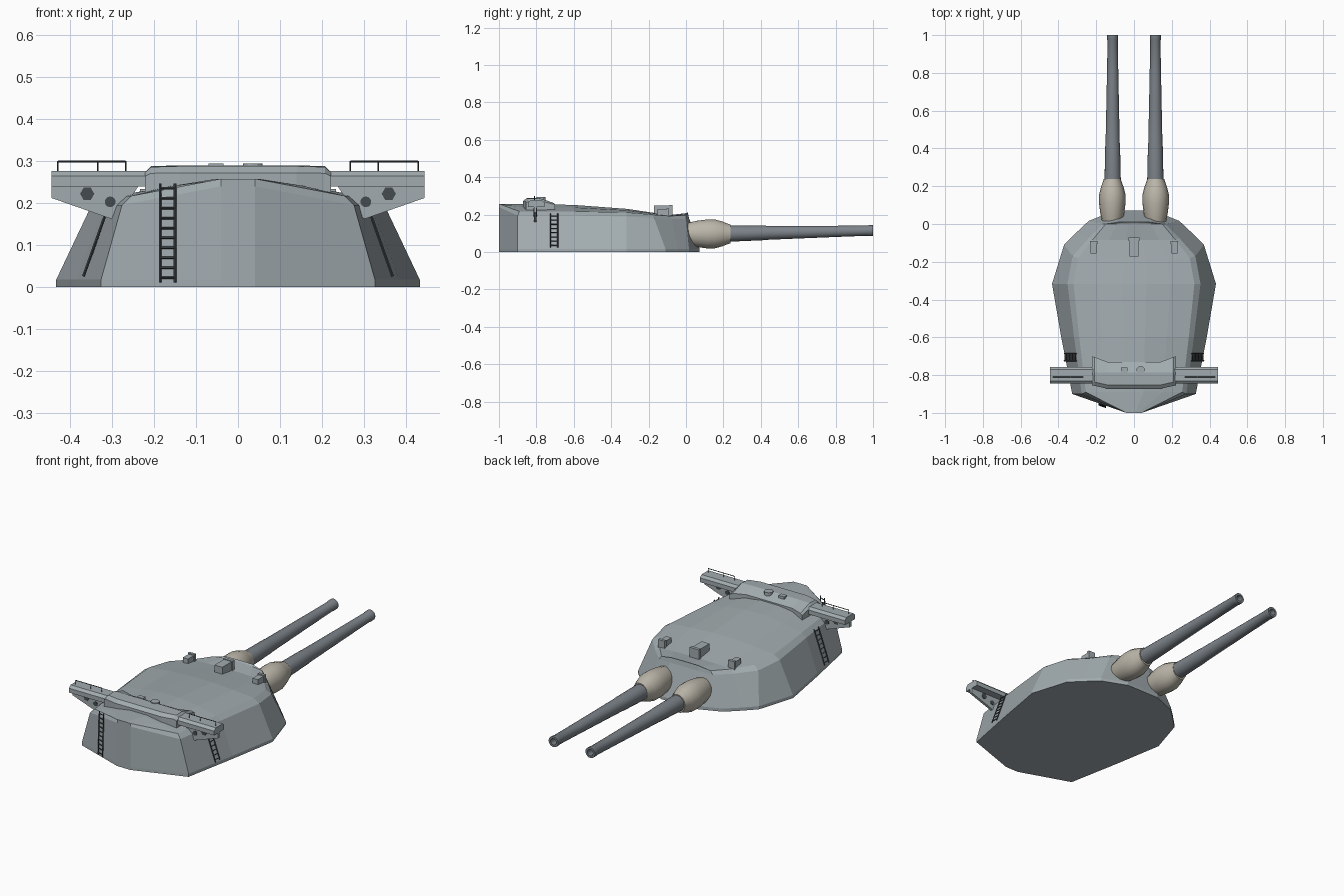
import bpy, bmesh, math
from mathutils import Vector

if "Cube" in bpy.data.objects:
    bpy.data.objects.remove(bpy.data.objects["Cube"])


def material(name, rgb):
    m = bpy.data.materials.new(name)
    m.diffuse_color = (*rgb, 1)
    m.use_nodes = True
    m.node_tree.nodes["Principled BSDF"].inputs["Base Color"].default_value = m.diffuse_color
    return m


ARMOUR = material("armour_grey", (0.36, 0.41, 0.43))
STEEL = material("barrel_grey", (0.20, 0.225, 0.25))
CANVAS = material("canvas_beige", (0.50, 0.47, 0.40))
DARK = material("dark_fittings", (0.06, 0.07, 0.075))


def finish(name, bm, mat, smooth=None):
    bmesh.ops.remove_doubles(bm, verts=bm.verts, dist=1e-5)
    bmesh.ops.recalc_face_normals(bm, faces=bm.faces)
    me = bpy.data.meshes.new(name)
    bm.to_mesh(me)
    bm.free()
    ob = bpy.data.objects.new(name, me)
    bpy.context.collection.objects.link(ob)
    me.materials.append(mat)
    if smooth:
        bpy.ops.object.select_all(action='DESELECT')
        ob.select_set(True)
        bpy.context.view_layer.objects.active = ob
        bpy.ops.object.shade_smooth_by_angle(angle=math.radians(smooth))
    return ob


def loft(bm, rings, start=True, end=True):
    """Skin closed rings of equal length, with optional caps."""
    vs = [[bm.verts.new(p) for p in r] for r in rings]
    n = len(vs[0])
    for a, b in zip(vs, vs[1:]):
        for i in range(n):
            j = (i + 1) % n
            bm.faces.new((a[i], a[j], b[j], b[i]))
    if start:
        bm.faces.new(vs[0][::-1])
    if end:
        bm.faces.new(vs[-1])


def box(bm, x0, x1, y0, y1, z0, z1):
    loft(bm, [[(x0, y0, z), (x1, y0, z), (x1, y1, z), (x0, y1, z)] for z in (z0, z1)])


def rod(bm, a, b, r, n=6):
    a, b = Vector(a), Vector(b)
    q = (b - a).to_track_quat('Z', 'Y')
    circ = [q @ Vector((r * math.cos(t), r * math.sin(t), 0))
            for t in (2 * math.pi * i / n for i in range(n))]
    loft(bm, [[p + c for c in circ] for p in (a, b)])


def lathe_y(bm, x, profile, zc, n=20, zs=1.0, end=True):
    """Turned part along y; profile is (y, radius), zc gives axis height."""
    loft(bm, [[(x + r * math.cos(2 * math.pi * i / n), y,
                zc(y) + zs * r * math.sin(2 * math.pi * i / n)) for i in range(n)]
              for y, r in profile])


def ladder(name, foot, top, side, rungs):
    foot, top, side = Vector(foot), Vector(top), Vector(side)
    bm = bmesh.new()
    for s in (-1, 1):
        rod(bm, foot + side * s, top + side * s, 0.0033, 4)
    for i in range(rungs):
        c = foot.lerp(top, (i + 0.5) / rungs)
        rod(bm, c - side, c + side, 0.003, 4)
    finish(name, bm, DARK)


# Turret hull: half outlines from rear to front, mirrored into rings
base = [(.04, -1), (.327, -.9), (.385, -.6), (.434, -.317),
        (.37, -.11), (.305, -.045), (.24, .016), (.1, .072)]
wall = [(.04, -1, .24), (.277, -.9, .195), (.317, -.6, .195), (.352, -.317, .19),
        (.325, -.17, .18), (.24, -.075, .176), (.165, 0, .178), (.09, .015, .185)]
brow = [(.04, -1, .258), (.255, -.89, .217), (.29, -.6, .217), (.32, -.317, .212),
        (.295, -.18, .2), (.22, -.085, .193), (.15, 0, .197), (.08, .01, .212)]
ridge = [.258, .258, .252, .231, .211, .198, .208, .212]


def full(half):
    return half + [(-p[0], p[1], p[2]) for p in reversed(half)]


bm = bmesh.new()
loft(bm, [full([(x, y, 0) for x, y in base]), full([(x, y, .017) for x, y in base]),
          full(wall), full(brow)], end=False)
# Crowned roof spanning the brow edge
rows = [[bm.verts.new((x * t, y, z + (rz - z) * f))
         for t, f in ((1, 0), (.6, .6), (.2, 1), (-.2, 1), (-.6, .6), (-1, 0))]
        for (x, y, z), rz in zip(brow, ridge)]
for a, b in zip(rows, rows[1:]):
    for i in range(5):
        bm.faces.new((a[i], a[i + 1], b[i + 1], b[i]))
finish("turret_hull", bm, ARMOUR)

# Rangefinder hood across the rear roof
bm = bmesh.new()
rings = []
for x, front, back, drop in ((.222, -.855, -.70, .016), (.208, -.857, -.705, .002), (.14, -.872, -.73, 0)):
    rings.append([(x, front, .215), (x, front, .272 - drop / 2), (x, front + .02, .288 - drop),
                  (x, -.785, .29 - drop), (x, back, .262 - drop / 2), (x, back, .215)])
loft(bm, rings + [[(-p[0], p[1], p[2]) for p in r] for r in reversed(rings)])
finish("rangefinder_hood", bm, ARMOUR)

# Roof hatches on the hood
bm = bmesh.new()
box(bm, -.07, -.035, -.785, -.76, .28, .294)
rod(bm, (.035, -.775, .275), (.035, -.775, .294), .023, 12)
finish("hood_hatches", bm, ARMOUR)

for s, tag in ((-1, "left"), (1, "right")):
    # Rangefinder arm
    bm = bmesh.new()
    prof = [(-.845, .24), (-.845, .264), (-.83, .277), (-.77, .277), (-.757, .264), (-.757, .24)]
    loft(bm, [[(s * x, y, z) for y, z in prof] for x in (.215, .445)])
    finish("rangefinder_arm_" + tag, bm, ARMOUR)

    # Support bracket plate under the arm
    bm = bmesh.new()
    prof = [(.445, .245), (.445, .212), (.302, .162), (.27, .19), (.235, .245)]
    loft(bm, [[(s * x, y, z) for x, z in prof] for y in (-.812, -.798)])
    finish("arm_bracket_" + tag, bm, ARMOUR)

    # Dark openings in the bracket
    bm = bmesh.new()
    rod(bm, (s * .36, -.8145, .222), (s * .36, -.7955, .222), .017, 6)
    rod(bm, (s * .305, -.8145, .203), (s * .305, -.7955, .203), .013, 12)
    finish("bracket_openings_" + tag, bm, DARK)

    # Handrail on the arm
    bm = bmesh.new()
    for x in (.268, .335, .43):
        rod(bm, (s * x, -.81, .27), (s * x, -.81, .30), .002, 4)
    rod(bm, (s * .268, -.81, .299), (s * .43, -.81, .299), .0022, 4)
    finish("arm_handrail_" + tag, bm, DARK)

    # Side ladder following the sloped wall
    ladder("side_ladder_" + tag, (s * .369, -.705, .025), (s * .305, -.705, .205), (0, .019, 0), 8)

    # Side sight housing
    bm = bmesh.new()
    x = s * .214
    box(bm, x - .016, x + .016, -.155, -.095, .185, .228)
    box(bm, x - .02, x + .02, -.105, -.09, .185, .234)
    finish("side_sight_" + tag, bm, ARMOUR)

    # Gun barrel with hollow muzzle
    axis = lambda y: .098 + .021 * (y - .2)
    bm = bmesh.new()
    lathe_y(bm, s * .113, [(.1, .043), (.24, .043), (.42, .039), (.43, .0375), (.6, .034),
                           (.8, .030), (.97, .027), (.975, .029), (1, .029), (1, .017), (.88, .017)], axis)
    finish("gun_barrel_" + tag, bm, STEEL, 35)

    # Canvas blast bag at the barrel root
    bm = bmesh.new()
    lathe_y(bm, s * .115, [(-.01, .048), (.02, .056), (.06, .064), (.11, .070), (.155, .070),
                           (.195, .060), (.225, .049), (.238, .046), (.238, .03)],
            lambda y: .097, n=16, zs=1.1)
    finish("blast_bag_" + tag, bm, CANVAS, 50)

# Centre sight housing on the roof
bm = bmesh.new()
box(bm, -.024, .024, -.172, -.09, .19, .248)
box(bm, -.028, .028, -.09, -.072, .19, .252)
finish("centre_sight", bm, ARMOUR)

# Rear wall ladder
ladder("rear_ladder", (-.168, -.965, .01), (-.168, -.955, .247), (-.0175, .006, 0), 10)
